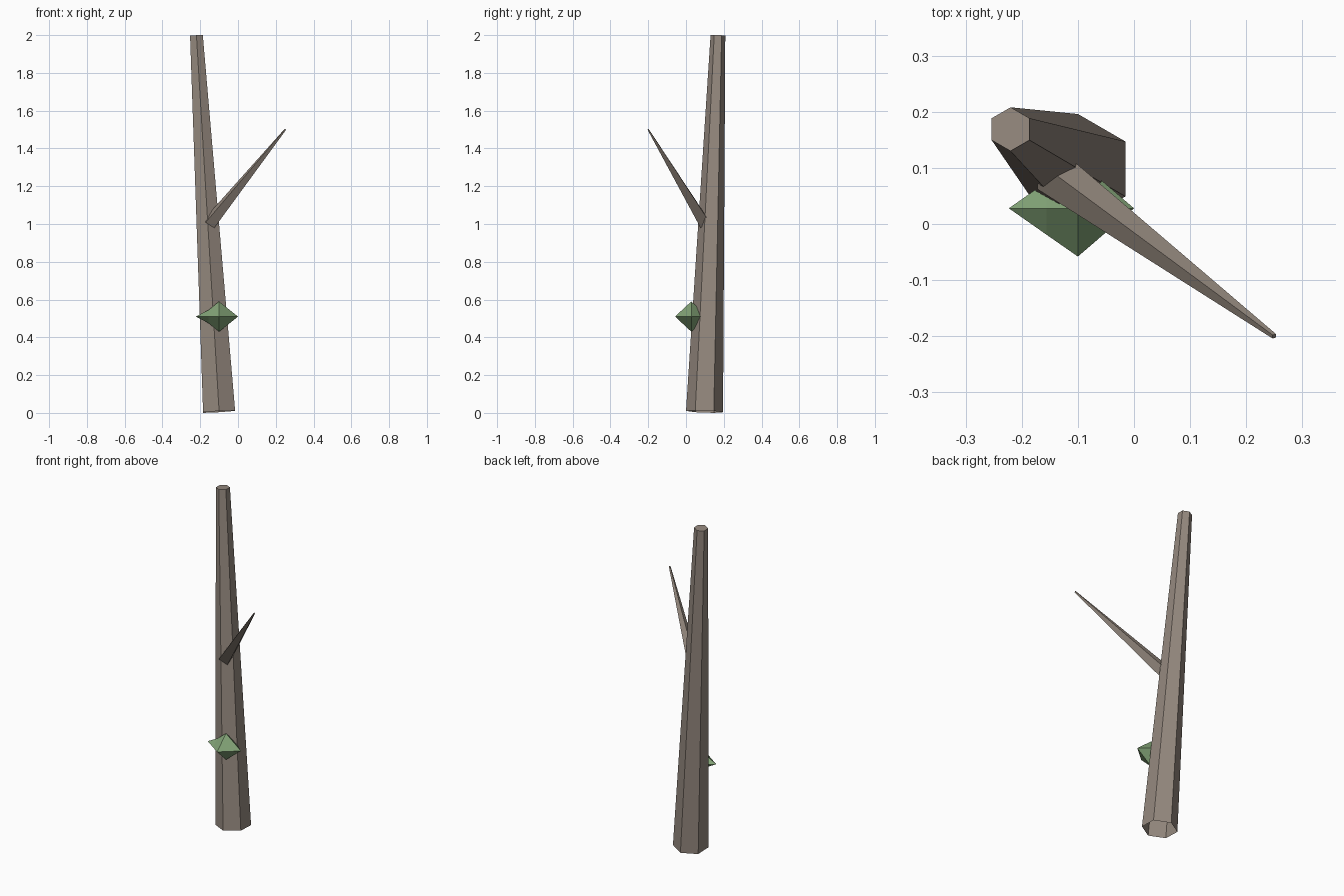
import bpy, bmesh, math
from mathutils import Vector

if "Cube" in bpy.data.objects:
    bpy.data.objects.remove(bpy.data.objects["Cube"])


def material(name, color):
    m = bpy.data.materials.new(name)
    m.diffuse_color = (*color, 1)
    m.use_nodes = True
    m.node_tree.nodes["Principled BSDF"].inputs["Base Color"].default_value = m.diffuse_color
    return m


def finish(name, bm, mat):
    bmesh.ops.recalc_face_normals(bm, faces=bm.faces)
    mesh = bpy.data.meshes.new(name)
    bm.to_mesh(mesh)
    bm.free()
    mesh.materials.append(mat)
    obj = bpy.data.objects.new(name, mesh)
    bpy.context.collection.objects.link(obj)
    return obj


def bridge(bm, a, b):
    n = len(a)
    for i in range(n):
        j = (i + 1) % n
        bm.faces.new((a[i], a[j], b[j], b[i]))


def tapered_limb(name, start, end, r0, r1, sides, ref, mat):
    """Faceted limb, open at the root and capped at the tip; a corner points to ref."""
    start, end = Vector(start), Vector(end)
    axis = (end - start).normalized()
    u = Vector(ref)
    u = (u - axis * u.dot(axis)).normalized()
    v = axis.cross(u)
    bm = bmesh.new()
    rings = []
    for c, r in ((start, r0), (end, r1)):
        angles = [2 * math.pi * i / sides for i in range(sides)]
        rings.append([bm.verts.new(c + r * (u * math.cos(t) + v * math.sin(t))) for t in angles])
    bridge(bm, *rings)
    bm.faces.new(rings[1])
    return finish(name, bm, mat)


bark = material("bark", (0.30, 0.25, 0.21))
green = material("leaf_green", (0.22, 0.36, 0.18))

# Leaning hexagonal trunk
tapered_limb("trunk", (-0.1, 0.098, 0.007), (-0.22, 0.169, 1.998), 0.098, 0.039, 6, (0, 1, 0), bark)

# Thin four-sided side branch
tapered_limb("branch", (-0.148, 0.094, 1.008), (0.25, -0.2, 1.5), 0.04, 0.005, 4, (0, 0, 1), bark)

# Small leaf tuft: diamond with a drawn-out left point
bm = bmesh.new()
cy, cz = 0.028, 0.51
rings = []
for x, ry, rz in ((-0.1, 0.086, 0.08), (-0.156, 0.047, 0.035)):
    rings.append([bm.verts.new((x, cy + ry * a, cz + rz * b))
                  for a, b in ((1, 0), (0, 1), (-1, 0), (0, -1))])
bridge(bm, *rings)
for ring, x in zip(rings, (0.0, -0.223)):
    tip = bm.verts.new((x, cy, cz))
    for i in range(4):
        bm.faces.new((ring[i], ring[(i + 1) % 4], tip))
finish("leaf_tuft", bm, green)
